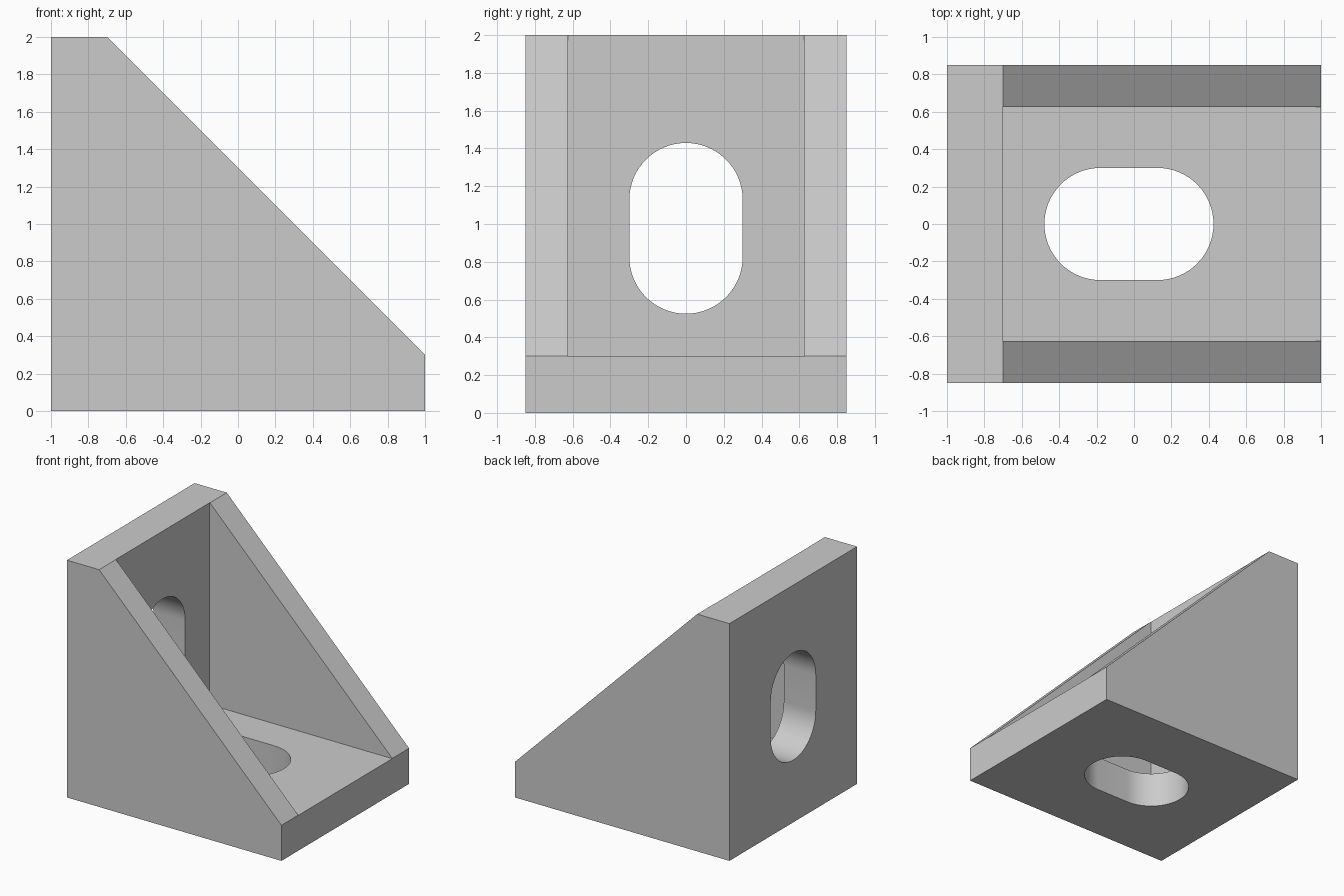
import bpy
import bmesh
import math
from mathutils import Matrix, Vector

cube = bpy.data.objects.get("Cube")
if cube:
    bpy.data.objects.remove(cube, do_unlink=True)

grey = bpy.data.materials.new("light grey")
grey.use_nodes = True
colour = (0.6, 0.6, 0.6, 1)
grey.diffuse_color = colour
grey.node_tree.nodes["Principled BSDF"].inputs["Base Color"].default_value = colour


def prism(name, outline, depth, matrix):
    """Closed outline in local XY, extruded by depth centred on local Z."""
    bm = bmesh.new()
    face = bm.faces.new([bm.verts.new((x, y, -depth / 2)) for x, y in outline])
    ext = bmesh.ops.extrude_face_region(bm, geom=[face])
    top = [v for v in ext["geom"] if isinstance(v, bmesh.types.BMVert)]
    bmesh.ops.translate(bm, verts=top, vec=(0, 0, depth))
    bmesh.ops.transform(bm, matrix=matrix, verts=bm.verts)
    bmesh.ops.recalc_face_normals(bm, faces=bm.faces)
    mesh = bpy.data.meshes.new(name)
    bm.to_mesh(mesh)
    bm.free()
    mesh.materials.append(grey)
    obj = bpy.data.objects.new(name, mesh)
    bpy.context.collection.objects.link(obj)
    return obj


def slot_outline(half_straight, radius, steps=32):
    """Rounded slot with its long axis along local X."""
    points = []
    for side in (1, -1):
        for i in range(steps + 1):
            a = math.pi * (i / steps - 0.5)
            points.append((side * (half_straight + radius * math.cos(a)),
                           side * radius * math.sin(a)))
    return points


# Side profile of the whole bracket, stood upright
upright = Matrix.Rotation(math.pi / 2, 4, "X")
bracket = prism("corner_bracket",
                [(-1, 0), (1, 0), (1, 0.3), (-0.7, 2), (-1, 2)], 1.7, upright)

# Pocket between the two side ribs
wall, floor = -0.702, 0.298
pocket = prism("pocket_cutter",
               [(wall, floor), (1.5, floor), (1.5, 2.5), (wall, 2.5)], 1.252, upright)

# Mounting slots through the base and the back wall
slot = slot_outline(0.152, 0.3)
base_slot = prism("base_slot_cutter", slot, 0.8,
                  Matrix.Translation(Vector((-0.027, 0, 0.1))))
wall_slot = prism("wall_slot_cutter", slot, 0.8,
                  Matrix.Translation(Vector((-0.9, 0, 0.977)))
                  @ Matrix.Rotation(math.pi / 2, 4, "Y"))

# Cut everything out of the solid
bpy.context.view_layer.objects.active = bracket
for cutter in (pocket, base_slot, wall_slot):
    cutter.hide_render = True
    mod = bracket.modifiers.new(cutter.name, "BOOLEAN")
    mod.operation = "DIFFERENCE"
    mod.solver = "EXACT"
    mod.object = cutter
    bpy.ops.object.modifier_apply(modifier=mod.name)
    bpy.data.objects.remove(cutter, do_unlink=True)

# Smooth slot walls, crisp edges elsewhere
bpy.ops.object.select_all(action="DESELECT")
bracket.select_set(True)
bpy.ops.object.shade_smooth_by_angle(angle=math.radians(30))
